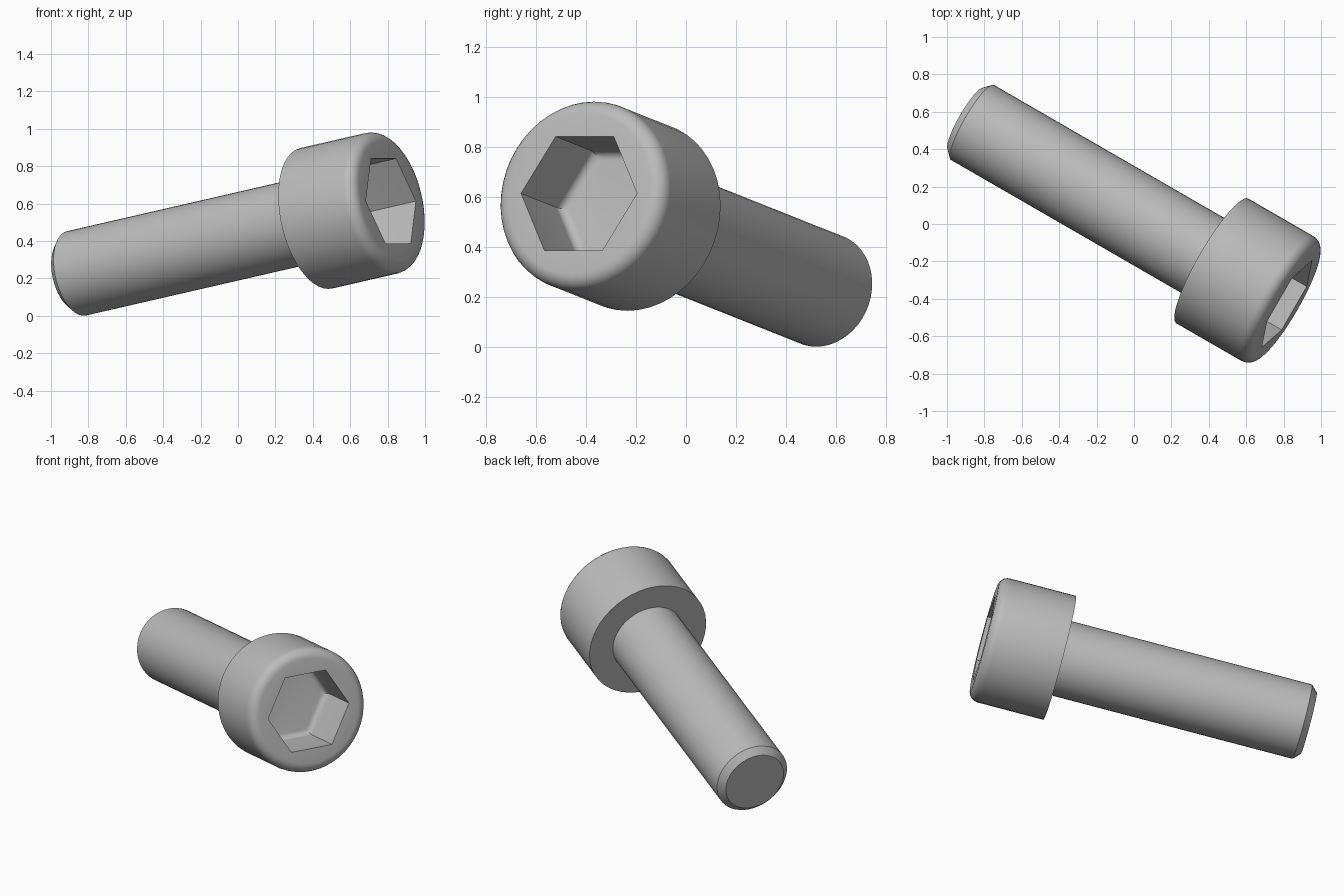
import bpy, bmesh
from math import sin, cos, pi, radians
from mathutils import Matrix, Vector

if "Cube" in bpy.data.objects:
    bpy.data.objects.remove(bpy.data.objects["Cube"])

SEGMENTS = 48
SHANK_R, HEAD_R, HEX_HALF = 0.231, 0.385, 0.232
END, UNDERSIDE, FACE = -1.06, 0.49, 0.96
CHAMFER, ROUND, SOCKET_DEPTH, SOCKET_ROUND = 0.04, 0.06, 0.32, 0.035

# Plain grey metal
metal = bpy.data.materials.new("grey_metal")
metal.use_nodes = True
GREY = (0.5, 0.5, 0.5, 1)
metal.diffuse_color = GREY
metal.node_tree.nodes["Principled BSDF"].inputs["Base Color"].default_value = GREY

# Bolt axis: local z points out of the head, local x is a horizontal hex corner
turn, lift = radians(-30), radians(11.25)
axis = Vector((cos(lift) * cos(turn), cos(lift) * sin(turn), sin(lift)))
side = Vector((-sin(turn), cos(turn), 0))
frame = Matrix((side, axis.cross(side), axis)).transposed().to_4x4()
frame = Matrix.Translation((0.002, 0.043, 0.426)) @ frame


def circle(r, z):
    angles = [2 * pi * i / SEGMENTS for i in range(SEGMENTS)]
    return [(r * cos(a), r * sin(a), z) for a in angles]


def hexagon(half, z):
    """Hexagon outline sampled at the same angles as the circles."""
    ring = []
    for x, y, _ in circle(1, 0):
        i = len(ring)
        r = half / cos((2 * pi * i / SEGMENTS) % (pi / 3) - pi / 6)
        ring.append((r * x, r * y, z))
    return ring


def skin(name, rings, cap_start=False, cap_end=False):
    """Join a sequence of rings into one shaded surface."""
    bm = bmesh.new()
    loops = [[bm.verts.new(p) for p in ring] for ring in rings]
    for a, b in zip(loops, loops[1:]):
        for i in range(SEGMENTS):
            j = (i + 1) % SEGMENTS
            bm.faces.new((a[i], a[j], b[j], b[i]))
    if cap_start:
        bm.faces.new(loops[0][::-1])
    if cap_end:
        bm.faces.new(loops[-1])
    mesh = bpy.data.meshes.new(name)
    bm.to_mesh(mesh)
    bm.free()
    mesh.materials.append(metal)
    obj = bpy.data.objects.new(name, mesh)
    bpy.context.collection.objects.link(obj)
    obj.matrix_world = frame
    bpy.ops.object.select_all(action="DESELECT")
    obj.select_set(True)
    bpy.context.view_layer.objects.active = obj
    bpy.ops.object.shade_smooth_by_angle(angle=radians(30))
    return obj


# Shank with chamfered tip
skin("shank", [circle(SHANK_R - CHAMFER, END),
               circle(SHANK_R, END + CHAMFER),
               circle(SHANK_R, UNDERSIDE)], cap_start=True)

# Head: flat underside, straight wall, rounded rim, then the hex socket
quarter = [pi / 2 * k / 6 for k in range(7)]
head = [circle(SHANK_R, UNDERSIDE), circle(HEAD_R, UNDERSIDE)]
head += [circle(HEAD_R - ROUND * (1 - cos(a)), FACE - ROUND * (1 - sin(a)))
         for a in quarter]
head.append(hexagon(HEX_HALF, FACE))
floor = FACE - SOCKET_DEPTH
head += [hexagon(HEX_HALF - SOCKET_ROUND * (1 - cos(a)),
                 floor + SOCKET_ROUND * (1 - sin(a))) for a in quarter]
skin("socket_head", head, cap_end=True)
